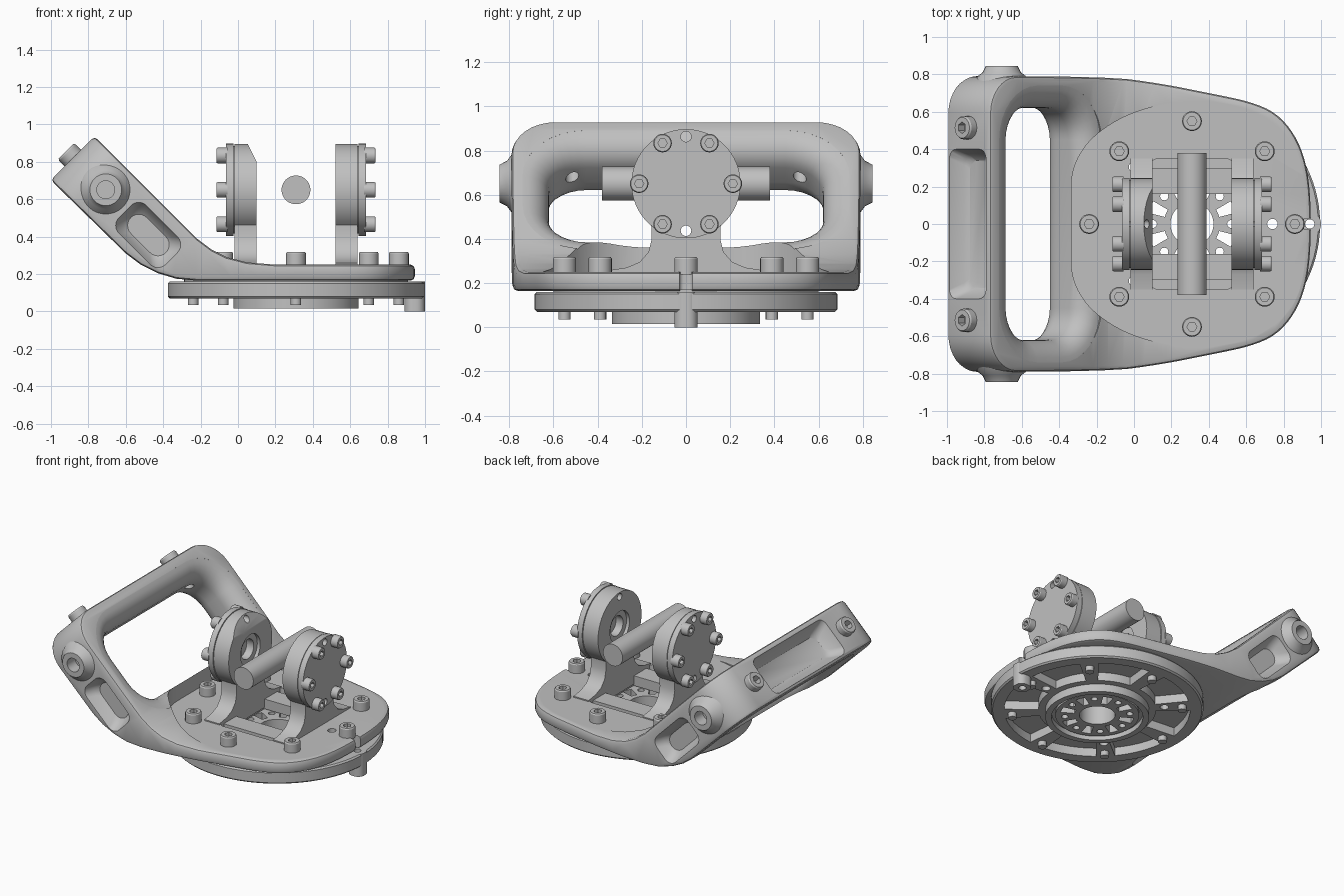
import bpy, bmesh, math
from mathutils import Matrix, Vector

if "Cube" in bpy.data.objects:
    bpy.data.objects.remove(bpy.data.objects["Cube"])

grey = bpy.data.materials.new("machined_grey")
grey.use_nodes = True
grey.diffuse_color = (0.53, 0.53, 0.53, 1)
grey.node_tree.nodes["Principled BSDF"].inputs["Base Color"].default_value = grey.diffuse_color

CX = 0.31                     # axis of the round base
AXLE = 0.65                   # height of the pivot
S = math.sqrt(0.5)
# handle frame: local x across, local y up the handle, local z out of its upper face
HANDLE = Matrix(((0, -S, S), (1, 0, 0), (0, S, S))).to_4x4()
SIDE = Matrix(((1, 0, 0), (0, 0, -1), (0, 1, 0))).to_4x4()   # draws in x,z
END = Matrix(((0, 0, 1), (1, 0, 0), (0, 1, 0))).to_4x4()     # draws in y,z


def finish(name, bm):
    bmesh.ops.recalc_face_normals(bm, faces=bm.faces)
    me = bpy.data.meshes.new(name)
    bm.to_mesh(me)
    bm.free()
    me.materials.append(grey)
    ob = bpy.data.objects.new(name, me)
    bpy.context.collection.objects.link(ob)
    return ob


def loft(name, rings, frame=Matrix(), closed=False):
    """Skin a stack of equal rings, capped or joined end to end."""
    bm = bmesh.new()
    vs = [[bm.verts.new(frame @ Vector(p)) for p in r] for r in rings]
    n = len(rings[0])
    for a, b in zip(vs, vs[1:] + vs[:1] if closed else vs[1:]):
        for i in range(n):
            bm.faces.new((a[i], a[(i + 1) % n], b[(i + 1) % n], b[i]))
    if not closed:
        bm.faces.new(vs[0])
        bm.faces.new(vs[-1])
    return finish(name, bm)


def prism(name, pts, lo, hi, frame=Matrix()):
    return loft(name, [[(x, y, h) for x, y in pts] for h in (lo, hi)], frame)


def circle(r, n=32, cx=0, cy=0):
    return [(cx + r * math.cos(math.tau * i / n), cy + r * math.sin(math.tau * i / n)) for i in range(n)]


def rounded(x0, x1, y0, y1, r, n=6):
    out = []
    for k, (cx, cy) in enumerate(((x1 - r, y1 - r), (x0 + r, y1 - r), (x0 + r, y0 + r), (x1 - r, y0 + r))):
        for i in range(n + 1):
            a = (k + i / n) * math.pi / 2
            out.append((cx + r * math.cos(a), cy + r * math.sin(a)))
    return out


def smooth_mirrored(half, rounds=2):
    """Mirror an open outline across y = 0 and cut its corners smooth."""
    pts = [Vector(p) for p in half] + [Vector((x, -y)) for x, y in half[::-1]]
    for _ in range(rounds):
        cut = [q for a, b in zip(pts, pts[1:]) for q in (a.lerp(b, .25), a.lerp(b, .75))]
        pts = pts[:1] + cut + pts[-1:]
    return [tuple(p) for p in pts]


def sector(r0, r1, mid, half, n=6):
    angs = [mid - half + 2 * half * i / n for i in range(n + 1)]
    arc = lambda r, seq: [(CX + r * math.cos(a), r * math.sin(a)) for a in seq]
    return arc(r1, angs) + arc(r0, angs[::-1])


def lathe(name, profile, n=96):
    rings = [[(CX + r * math.cos(math.tau * i / n), r * math.sin(math.tau * i / n), z) for r, z in profile]
             for i in range(n)]
    return loft(name, rings, closed=True)


def modify(ob, kind, **settings):
    m = ob.modifiers.new(kind, kind)
    for k, v in settings.items():
        setattr(m, k, v)
    bpy.context.view_layer.objects.active = ob
    bpy.ops.object.modifier_apply(modifier=m.name)


def boolean(ob, *cutters, op='DIFFERENCE'):
    for c in cutters:
        modify(ob, 'BOOLEAN', operation=op, object=c, solver='EXACT')
        bpy.data.objects.remove(c)


def screw(name, r, lo, hi, frame, x=0, y=0):
    """Socket-head screw with a hexagonal recess in its top."""
    levels = [(r, lo), (r, hi - r * .15), (r * .9, hi)]
    head = loft(name, [[(px, py, z) for px, py in circle(q, 24, x, y)] for q, z in levels], frame)
    boolean(head, prism("socket", circle(r * .5, 6, x, y), hi - (hi - lo) * .6, hi + .05, frame))


# --- body: side profile trimmed by the plan outline and the rounded handle end
side = [(1, .25), (.2, .25), (.05, .262), (-.06, .29), (-.14, .33), (-.22, .39), (-.8, .97), (-1.03, .73),
        (-.6, .31), (-.52, .25), (-.43, .205), (-.33, .175), (-.22, .165), (1, .165)]
body = prism("handle_body", side, -1, 1, SIDE)
half = [(-1.3, .79), (-.15, .79), (.15, .75), (.4, .7), (.62, .655), (.76, .595), (.86, .48),
        (.92, .33), (.945, .14)]
boolean(body, prism("outline", smooth_mirrored(half), -1, 2),
        prism("end_trim", rounded(-.79, .79, -3, 1.205, .2, 8), -2, 2, HANDLE), op='INTERSECT')
modify(body, 'BEVEL', width=.022, segments=2, limit_method='ANGLE', angle_limit=math.radians(40))

# grip window with fully rounded rims
F = .12
turns = [math.pi / 14 * k for k in range(8)]
levels = [(-.5, F)] + [(-.213 + F * (1 - math.cos(a)), F * (1 - math.sin(a))) for a in turns]
levels += [(-.093 - z, d) for z, d in levels[::-1]]
window = [[(x, y, z) for x, y in rounded(-.62 - d, .62 + d, .495 - d, 1.02 + d, .17 + d, 8)] for z, d in levels]
boolean(body, loft("window", window, HANDLE))

# flat seat, bracket opening, index notch and small holes
seat = [(.95, .2), (.8, .55), (.4, .68), (.03, .62), (-.22, .48), (-.335, .3), (-.335, .1)]
boolean(body, prism("seat", smooth_mirrored(seat, 3), .25, .8),
        prism("opening", rounded(.09, .53, -.35, .35, .04), 0, .8),
        prism("notch", rounded(.9, 1.1, -.03, .03, .02), 0, .6))
HOLES = ((0, .305), (0, -.305), (.74, 0))
for x, y in HOLES:
    boolean(body, prism("hole", circle(.028, 16, x, y), 0, .4))

# pocket in the grip end, tapered
boolean(body, loft("end_pocket", [[(y, u, n) for y, n in rounded(-.4 + d, .4 - d, -.19 + d, .085 - d, .05)]
                                  for u, d in ((1.3, 0), (1.205, 0), (1.13, .035), (1.11, .06))], HANDLE))

# mirrored side pockets, side bosses and grip screws
for s, label in ((1, "left"), (-1, "right")):
    boolean(body, loft("side_pocket", [[(s * y, u, n) for u, n in rounded(.45 + d, .805 - d, -.155 + d, .055 - d, .06)]
                                       for y, d in ((.9, 0), (.79, 0), (.73, .025), (.71, .045))], HANDLE))
    boss = loft(label + "_side_boss", [[(s * y, u, n) for u, n in circle(r, 32, .96, -.04)]
                                       for y, r in ((.74, .15), (.79, .13), (.81, .103), (.845, .085))], HANDLE)
    bore = [[(s * y, u, n) for u, n in circle(.048, 24, .96, -.04)] for y in (.755, .9)]
    boolean(boss, loft("bore", bore, HANDLE))
    boolean(body, loft("bore", bore, HANDLE))
    boolean(body, loft("grip_hole", [[(s * .515 + y, u, n - .045) for y, n in circle(.03, 16)]
                                     for u in (.8, 1.1)], HANDLE))
    up = HANDLE @ Matrix.Rotation(-math.pi / 2, 4, 'X')
    screw(label + "_grip_screw", .062, 1.18, 1.255, up, s * .515, .045)

# --- round base with hub, bottom groove, pockets and slots
base = lathe("round_base", [(.115, .16), (.115, .03), (.27, .03), (.27, .05), (.295, .05), (.295, .015), (.335, .015),
                            (.335, .07), (.675, .07), (.685, .08), (.685, .15), (.675, .16)])
for k in range(8):
    a = k * math.tau / 8
    mid = a + math.pi / 8
    boolean(base, prism("pocket", sector(.38, .6, mid, .29), 0, .13),
            prism("slot", sector(.15, .24, mid, .14, 3), 0, .3),
            prism("hole", circle(.022, 12, CX + .21 * math.cos(a), .21 * math.sin(a)), 0, .3))
spacer = lathe("spacer_ring", [(.4, .155), (.6, .155), (.6, .17), (.4, .17)])
for x, y in HOLES:
    for part in (base, spacer):
        boolean(part, prism("hole", circle(.028, 16, x, y), 0, .4))

# index tab on the rim
tab = prism("index_tab", rounded(.89, .999, -.053, .053, .045), 0, .16)
for part in (base, tab):
    boolean(part, prism("bore", circle(.025, 16, .94), -.1, .3))

# ring of bolts through body and base
for k in range(8):
    a = k * math.tau / 8
    x, y = CX + .55 * math.cos(a), .55 * math.sin(a)
    screw("flange_bolt", .053, .24, .318, Matrix(), x, y)
    prism("bolt_tip", circle(.028, 16, x, y), .035, .15)

# --- pivot bracket: two ears with caps, screws and bearings
foot = [(.155, .4), (.17, .34), (.21, .295), (.27, .27), (.35, .258), (.35, .18)]
arc = [(.245 * math.cos(math.radians(a)), AXLE + .245 * math.sin(math.radians(a))) for a in range(-50, 231, 7)]
ear_shape = arc + [(-y, z) for y, z in foot] + foot[::-1]
for s, label in ((-1, "right"), (1, "left")):
    frame = Matrix.Translation((CX, 0, 0)) @ Matrix.Scale(s, 4, (1, 0, 0)) @ END
    ear = prism(label + "_ear", ear_shape, .212, .33, frame)
    boolean(ear, prism("bore", circle(.11, 40, 0, AXLE), .1, .31, frame))
    if s < 0:
        boolean(ear, prism("chamfer", [(.1, .8), (.05, .9), (.05, 1), (.2, 1), (.2, .8)], -.5, .5, SIDE))
    bearing = prism(label + "_bearing", circle(.11, 40, 0, AXLE), .235, .31, frame)
    boolean(bearing, prism("bore", circle(.07, 32, 0, AXLE), .1, .29, frame))
    cap = prism(label + "_cap", circle(.247, 64, 0, AXLE), .335, .375, frame)
    step = prism(label + "_cap_step", circle(.235, 64, 0, AXLE), .325, .34, frame)
    for dz in (-.213, .213):
        for part in (ear, cap, step):
            boolean(part, prism("hole", circle(.024, 16, 0, AXLE + dz), .1, .5, frame))
    for k in range(6):
        a = k * math.tau / 6
        screw(label + "_cap_screw", .042, .365, .425, frame, .212 * math.cos(a), AXLE + .212 * math.sin(a))
    # floor bridge joining the ears
    prism(label + "_bridge", rounded(.05, .57, min(s * .16, s * .3), max(s * .16, s * .3), .02), .17, .24)

# cross shaft
prism("cross_shaft", circle(.077, 40, CX, AXLE), -.38, .38, SIDE)

# smooth shading with crisp edges
for ob in bpy.context.scene.objects:
    ob.select_set(ob.type == 'MESH')
bpy.ops.object.shade_smooth_by_angle(angle=math.radians(32))
